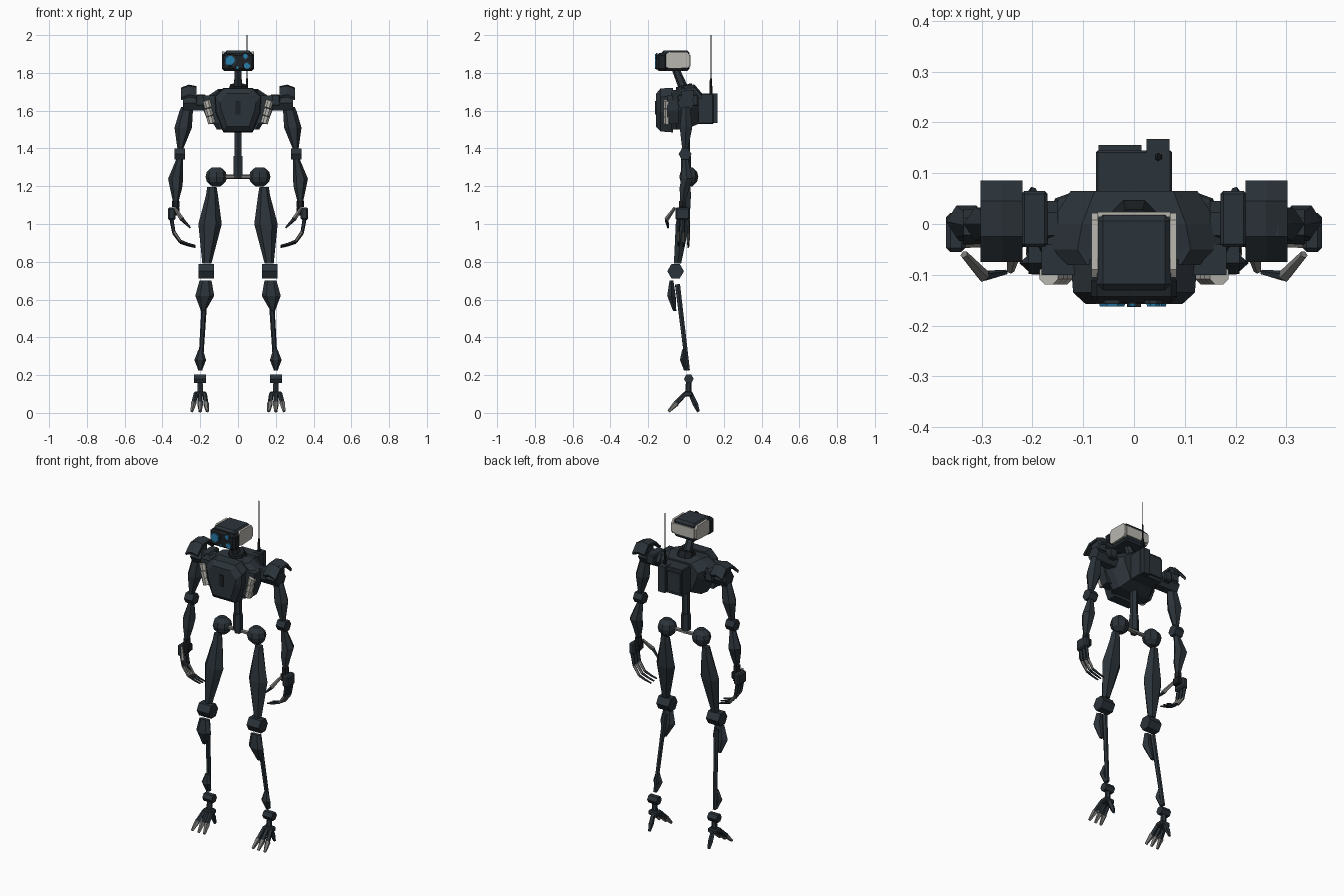
import bpy, bmesh, math
from mathutils import Vector

if "Cube" in bpy.data.objects:
    bpy.data.objects.remove(bpy.data.objects["Cube"])


def material(name, rgb):
    m = bpy.data.materials.new(name)
    m.diffuse_color = (*rgb, 1)
    m.use_nodes = True
    m.node_tree.nodes["Principled BSDF"].inputs["Base Color"].default_value = m.diffuse_color
    return m


DARK = material("dark slate", (0.024, 0.033, 0.041))
BLACK = material("near black", (0.012, 0.015, 0.018))
PALE = material("pale grey", (0.48, 0.47, 0.43))
GREY = material("mid grey", (0.19, 0.19, 0.18))
BLUE = material("lens blue", (0.02, 0.2, 0.4))


def finish(name, bm, mat, mirror=False):
    bmesh.ops.recalc_face_normals(bm, faces=bm.faces)
    me = bpy.data.meshes.new(name)
    bm.to_mesh(me)
    bm.free()
    me.materials.append(mat)
    ob = bpy.data.objects.new(name, me)
    bpy.context.collection.objects.link(ob)
    if mirror:
        mod = ob.modifiers.new("mirror", 'MIRROR')
        mod.use_mirror_merge = False
    return ob


def loft(name, rings, mat, mirror=False):
    """Skin a list of equal-length point rings and cap both ends."""
    bm = bmesh.new()
    vs = [[bm.verts.new(p) for p in r] for r in rings]
    n = len(rings[0])
    for a, b in zip(vs, vs[1:]):
        for i in range(n):
            j = (i + 1) % n
            bm.faces.new((a[i], a[j], b[j], b[i]))
    bm.faces.new(vs[0])
    bm.faces.new(vs[-1])
    return finish(name, bm, mat, mirror)


def box(name, x, y, z, mat, mirror=False, bevel=0.0):
    """Box from (min, max) ranges, with optional chamfer."""
    bm = bmesh.new()
    bmesh.ops.create_cube(bm, size=1)
    for v in bm.verts:
        v.co = [(r[0] + r[1]) / 2 + c * (r[1] - r[0]) for r, c in zip((x, y, z), v.co)]
    if bevel:
        bmesh.ops.bevel(bm, geom=bm.edges[:], offset=bevel, segments=1, affect='EDGES')
    return finish(name, bm, mat, mirror)


def rod(name, p, q, r1, r2, mat, mirror=False, n=6):
    """Tapered n-sided bar between two points."""
    p, q = Vector(p), Vector(q)
    rot = (q - p).to_track_quat('Z', 'Y')
    rings = []
    for c, r in ((p, r1), (q, r2)):
        rings.append([c + rot @ Vector((r * math.cos(t), r * math.sin(t), 0))
                      for t in (math.tau * (i + 0.5) / n for i in range(n))])
    return loft(name, rings, mat, mirror)


def limb(name, secs, mat, n=6, mirror=True):
    """Faceted limb from horizontal sections (x, y, z, half width, half depth)."""
    return loft(name, [[(x + w * math.cos(math.tau * i / n), y + d * math.sin(math.tau * i / n), z)
                        for i in range(n)] for x, y, z, w, d in secs], mat, mirror)


def prism(name, profile, x0, x1, mat, mirror=False):
    """Extrude a (y, z) profile across x."""
    return loft(name, [[(x, y, z) for y, z in profile] for x in (x0, x1)], mat, mirror)


def joint(name, x0, x1, y, z, r, mat=DARK, n=6):
    """Hexagonal joint barrel lying along x."""
    prof = [(y + r * math.cos(math.tau * i / n), z + r * math.sin(math.tau * i / n)) for i in range(n)]
    return prism(name, prof, x0, x1, mat, True)


# Head: casing, visor, pale side and rear shells, lenses
box("head_casing", (-.073, .073), (-.13, .018), (1.81, 1.918), DARK, bevel=.012)
box("visor", (-.085, .085), (-.155, -.1), (1.81, 1.905), BLACK, bevel=.012)
shell = [(-.105, 1.83), (-.085, 1.822), (.01, 1.826), (.022, 1.84), (.022, 1.89),
         (.008, 1.91), (-.09, 1.912), (-.105, 1.9)]
prism("head_side_shell", shell, .071, .084, PALE, True)
box("head_rear_shell", (-.072, .072), (.014, .024), (1.835, 1.895), PALE)
for i, (x, z, r) in enumerate([(-.043, 1.865, .029), (.038, 1.888, .015),
                               (.048, 1.838, .018), (-.003, 1.827, .008)]):
    rod(f"lens_rim_{i}", (x, -.15, z), (x, -.158, z), r * 1.25, r * 1.2, DARK, n=8)
    rod(f"lens_{i}", (x, -.15, z), (x, -.163, z), r, r * .9, BLUE, n=8)

# Neck
rod("neck", (0, -.055, 1.82), (0, -.005, 1.70), .02, .026, DARK)
rod("neck_collar", (0, -.012, 1.735), (0, -.003, 1.70), .045, .055, BLACK, n=8)

# Torso
def ring(y, w, zb, zt):
    return [(s * w * k, y, z) for s, k, z in
            ((-1, .62, zt), (1, .62, zt), (1, 1, zt - .045), (1, .96, zb + .1),
             (1, .62, zb), (-1, .62, zb), (-1, .96, zb + .1), (-1, 1, zt - .045))]


loft("torso", [ring(.065, .125, 1.53, 1.70), ring(.0, .165, 1.5, 1.715),
               ring(-.05, .18, 1.5, 1.71), ring(-.08, .15, 1.5, 1.71)], DARK)
loft("chest_plate", [ring(-.07, .125, 1.485, 1.72), ring(-.135, .12, 1.49, 1.718),
                     ring(-.158, .095, 1.515, 1.69)], DARK)
box("chest_slot", (-.014, .014), (-.164, -.157), (1.58, 1.65), BLACK)
loft("chest_side_block", [[(x0, -.04, z), (x1, -.04, z), (x1, -.1, z), (x0, -.1, z)]
                          for x0, x1, z in ((.09, .155, 1.53), (.1, .182, 1.6), (.1, .182, 1.68))],
     DARK, True)
for i, (x, z) in enumerate([(.163, 1.635), (.155, 1.592), (.145, 1.552)]):
    rod(f"rib_canister_{i}", (x - .006, -.1, z - .019), (x + .005, -.1, z + .019), .021, .021, PALE, True, 8)

# Backpack and antenna
box("backpack", (-.075, .075), (.05, .145), (1.53, 1.69), DARK, bevel=.004)
box("pack_panel", (-.07, .015), (.14, .156), (1.55, 1.67), DARK)
box("pack_radio", (.025, .07), (.11, .167), (1.535, 1.692), DARK)
rod("antenna_base", (.048, .132, 1.69), (.048, .132, 1.77), .008, .006, BLACK)
rod("antenna", (.048, .132, 1.76), (.048, .132, 2.0), .003, .0025, BLACK)

# Spine and pelvis
rod("spine", (0, 0, 1.24), (0, 0, 1.52), .02, .022, DARK)
rod("spine_sleeve", (0, 0, 1.26), (0, 0, 1.36), .028, .026, DARK)
rod("hip_axle", (-.1, .01, 1.25), (.1, .01, 1.25), .012, .012, GREY)
limb("hip_ball", [(.115, .015, 1.25 + .055 * math.sin(a), .057 * math.cos(a), .05 * math.cos(a))
                  for a in (-1.15, -.5, 0, .5, 1.15)], DARK, 8)

# Shoulders
joint("shoulder_joint", .15, .29, 0, 1.64, .045)
box("shoulder_block", (.17, .222), (-.045, .065), (1.625, 1.685), DARK, True, .006)
outer = [(-.075, 1.685), (-.025, 1.732), (.045, 1.738), (.086, 1.69)]
loft("shoulder_pad", [[(x, y, z - dz) for y, z in outer] +
                      [(x, y * .9, z - .014 - dz) for y, z in reversed(outer)]
                      for x, dz in ((.22, .008), (.26, 0), (.302, .016))], DARK, True)
box("shoulder_mount", (.235, .285), (-.025, .04), (1.66, 1.725), DARK, True)

# Arms
limb("upper_arm", [(.27, 0, 1.62, .03, .025), (.275, 0, 1.595, .036, .028), (.29, 0, 1.51, .046, .038),
                   (.305, -.005, 1.4, .016, .018)], DARK)
joint("elbow", .28, .336, -.005, 1.37, .034)
limb("forearm", [(.308, -.005, 1.35, .016, .016), (.33, .005, 1.24, .04, .036),
                 (.328, -.008, 1.19, .032, .03), (.33, -.018, 1.11, .013, .014)], DARK)
limb("wrist", [(.33, -.018, 1.122, .02, .022), (.33, -.018, 1.09, .02, .022)], BLACK)
box("palm", (.332, .37), (-.055, .022), (1.02, 1.088), DARK, True, .008)
box("knuckle_guard", (.31, .34), (-.04, .01), (1.045, 1.09), BLACK, True, .005)
finger = [(.352, 1.03), (.34, .96), (.305, .91), (.265, .895), (.225, .885)]
for i, y in enumerate((-.04, -.014, .012)):
    k = (0, -.004, -.008)[i]
    for j, (a, b) in enumerate(zip(finger, finger[1:])):
        rod(f"finger_{i}_{j}", (a[0], y, a[1] + k), (b[0], y, b[1] + k),
            .0105 - .0015 * j, .009 - .0015 * j, GREY if j == 1 else DARK, True, 5)
rod("thumb", (.335, -.06, 1.085), (.296, -.103, 1.025), .008, .013, GREY, True, 5)
rod("thumb_tip", (.296, -.103, 1.025), (.252, -.095, .98), .011, .005, DARK, True, 5)

# Legs
limb("thigh", [(.138, .005, 1.195, .025, .022), (.138, .0, 1.15, .032, .03),
               (.148, -.018, 1.0, .062, .042), (.165, -.045, .79, .024, .022)], DARK)
joint("knee", .126, .208, -.055, .75, .044)
limb("shin_guard", [(.172, -.077, .70, .032, .012), (.176, -.077, .62, .05, .026),
                    (.184, -.06, .54, .012, .01)], DARK)
rod("shin_rod", (.172, -.045, .68), (.2, .01, .225), .015, .012, DARK, True)
limb("ankle_guard", [(.198, -.012, .335, .012, .01), (.2, -.018, .28, .031, .016),
                     (.2, -.002, .225, .01, .01)], DARK)

# Feet
joint("ankle", .17, .232, .015, .18, .026)
rod("ankle_post", (.2, .015, .17), (.2, .012, .1), .015, .017, DARK, True)
box("foot_block", (.168, .232), (-.013, .035), (.086, .114), DARK, True, .006)
for i, (x0, x1) in enumerate(((.176, .17), (.2, .2), (.224, .235))):
    x2 = x1 + (x1 - .2) * .25
    rod(f"toe_{i}", (x0, -.005, .1), (x1, -.055, .048), .012, .014, DARK, True, 5)
    rod(f"toe_tip_{i}", (x1, -.05, .052), (x2, -.092, .008), .016, .008, GREY, True, 5)
rod("heel_spur", (.2, .025, .1), (.2, .05, .045), .013, .015, DARK, True, 5)
rod("heel_tip", (.2, .05, .045), (.2, .066, .006), .015, .008, DARK, True, 5)
